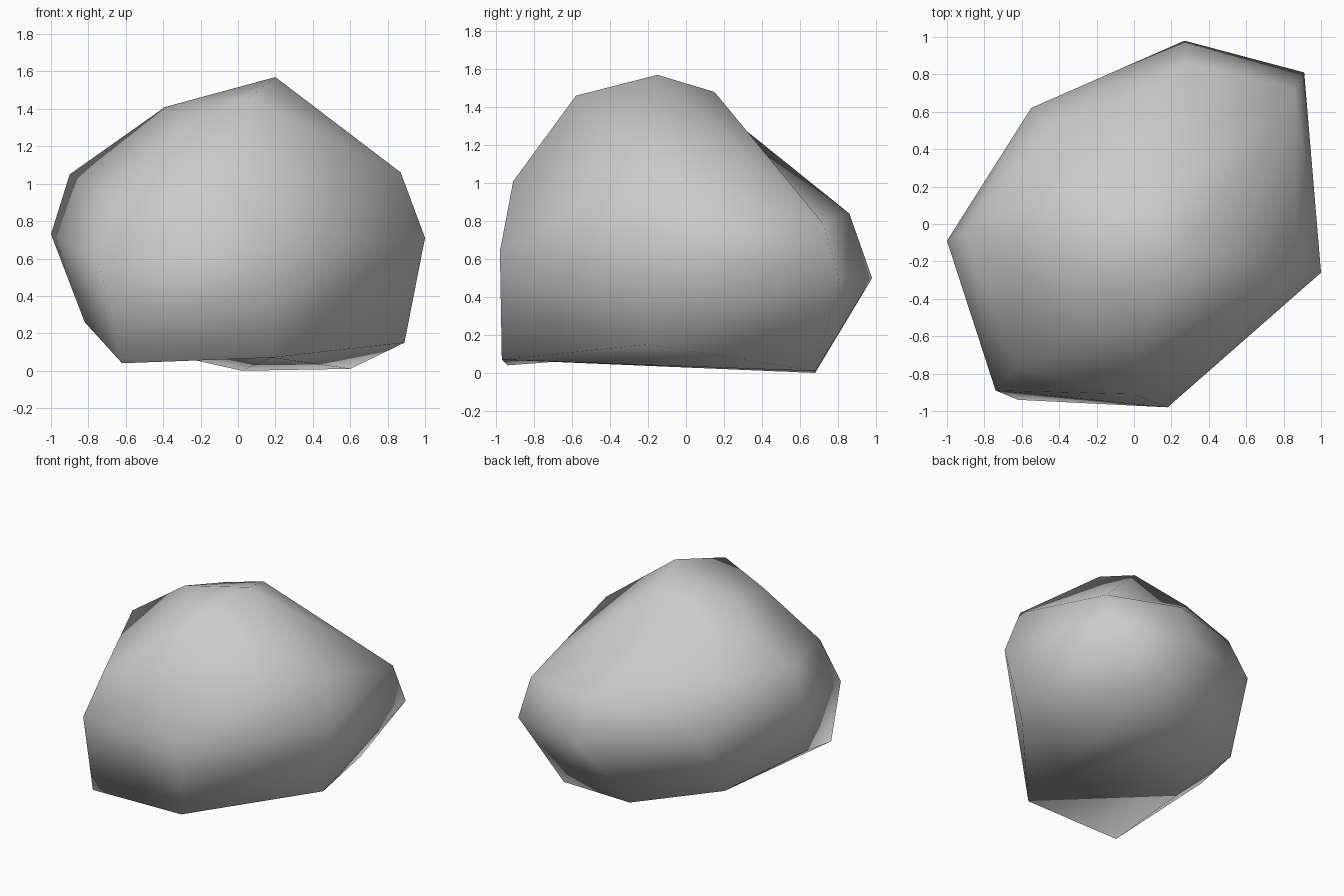
import bpy
import bmesh
from mathutils import Vector

# Remove the default cube only
default_cube = bpy.data.objects.get("Cube")
if default_cube:
    bpy.data.objects.remove(default_cube, do_unlink=True)


def make_material(name, colour):
    """One flat colour, shown both in the viewport and in a render."""
    material = bpy.data.materials.new(name)
    material.use_nodes = True
    material.diffuse_color = colour
    shader = next(n for n in material.node_tree.nodes if n.type == "BSDF_PRINCIPLED")
    shader.inputs["Base Color"].default_value = colour
    shader.inputs["Roughness"].default_value = 0.8
    return material


def nearest_vertex(bm, point):
    return min(bm.verts, key=lambda v: (v.co - Vector(point)).length)


def make_boulder(name, corner_groups, hollows, material):
    """Wrap a faceted skin around the corner points, then sink some ridges into hollows."""
    bm = bmesh.new()
    for corners in corner_groups.values():
        for corner in corners:
            bm.verts.new(corner)
    hull = bmesh.ops.convex_hull(bm, input=bm.verts[:], use_existing_faces=False)
    # Discard any corners buried inside the skin
    buried = {g for g in hull["geom_interior"] + hull["geom_unused"]
              if isinstance(g, bmesh.types.BMVert)}
    bmesh.ops.delete(bm, geom=list(buried), context="VERTS")

    # Turn each ridge across its two triangles, leaving a shallow hollow
    for ends in hollows:
        ridge = bm.edges.get([nearest_vertex(bm, point) for point in ends])
        if ridge:
            bmesh.ops.rotate_edges(bm, edges=[ridge], use_ccw=False)
    bmesh.ops.recalc_face_normals(bm, faces=bm.faces[:])
    for face in bm.faces:
        face.smooth = True

    mesh = bpy.data.meshes.new(name)
    bm.to_mesh(mesh)
    bm.free()
    mesh.materials.append(material)
    boulder = bpy.data.objects.new(name, mesh)
    bpy.context.collection.objects.link(boulder)


# Corners shared by the hollows at the back and underneath
crown_back = (.12, .15, 1.48)
back_shoulder = (.28, .86, .84)
front_foot = (-.62, -.94, .04)
left_foot = (.6, .68, .01)
back_foot = (.02, .68, 0)
hollows = [(crown_back, back_shoulder), (front_foot, left_foot), (front_foot, back_foot)]

# Corners of the boulder, grouped from the ground upwards
corner_groups = {
    "underside": [left_foot, back_foot, (-.6, .37, .14),
                  front_foot, (.18, -.97, .07), (.89, -.2, .15)],
    "lower_side": [(-.82, -.22, .26), (-.74, -.89, .57), (.18, -.98, .64),
                   (.91, .81, .49), (.27, .98, .5)],
    "middle_side": [(1, -.26, .71), (-1, -.09, .73), (-.55, .62, .66),
                    (.86, .72, .79), back_shoulder],
    "shoulder": [(-.9, -.04, 1.05), (-.64, -.77, .92),
                 (0, -.91, 1.01), (.87, -.24, 1.06), (-.46, .51, .99)],
    "crown": [(-.27, -.58, 1.31), (-.28, .25, 1.33), (-.39, -.11, 1.41),
              (.06, -.58, 1.46), crown_back, (.2, -.15, 1.57)],
}

stone_grey = make_material("stone grey", (.6, .6, .6, 1))
make_boulder("boulder", corner_groups, hollows, stone_grey)
